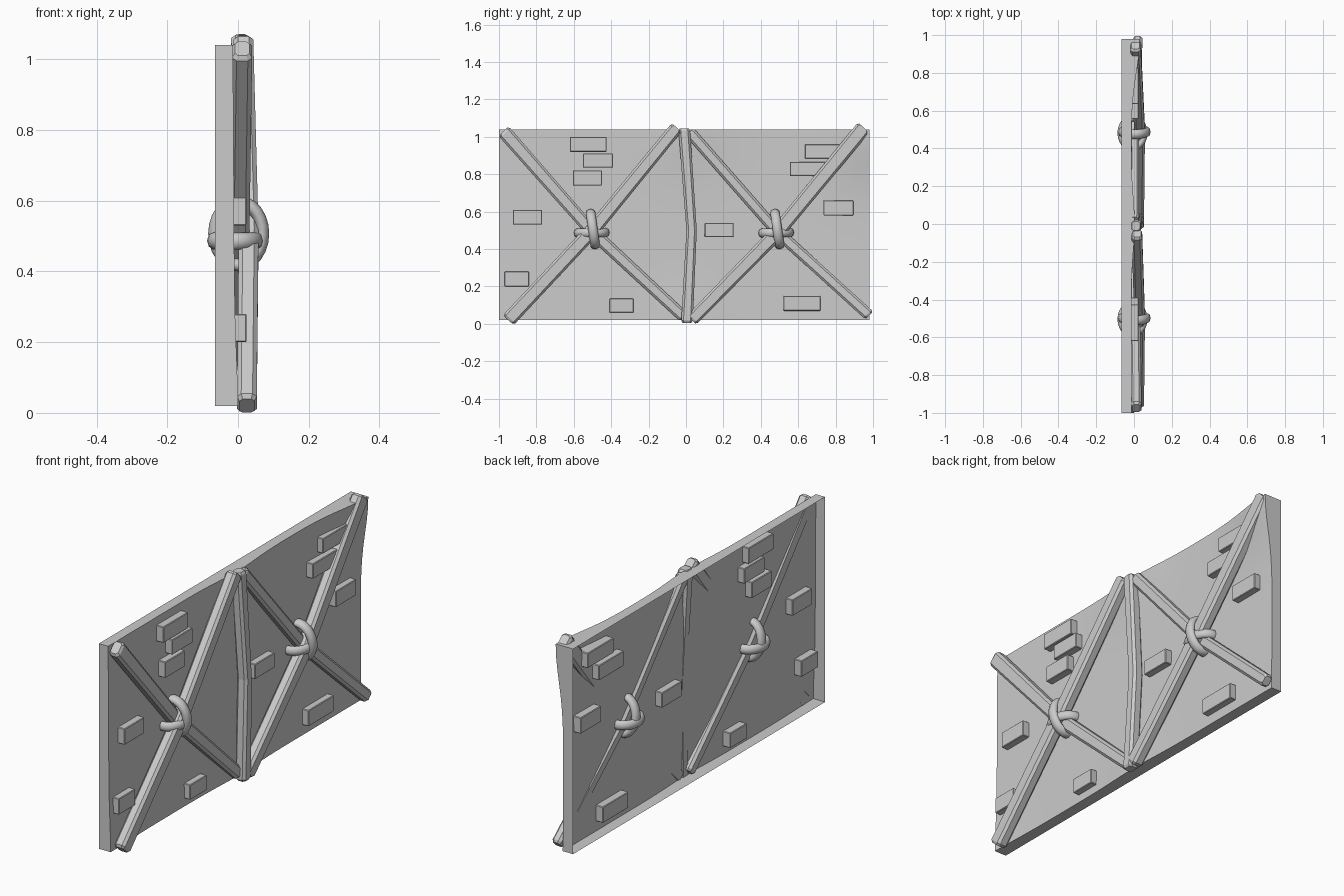
import bpy, bmesh, math
from mathutils import Vector

if "Cube" in bpy.data.objects:
    bpy.data.objects.remove(bpy.data.objects["Cube"])


def finish(bm, name, smooth=False):
    bmesh.ops.recalc_face_normals(bm, faces=bm.faces)
    me = bpy.data.meshes.new(name)
    bm.to_mesh(me)
    bm.free()
    ob = bpy.data.objects.new(name, me)
    bpy.context.collection.objects.link(ob)
    if smooth:
        for p in me.polygons:
            p.use_smooth = True
    return ob


# Gently warped plaster sheet with an open back
def depth(y, z):
    def bump(cy, cz, r, h):
        return h * math.exp(-((y - cy) ** 2 + (z - cz) ** 2) / (r * r))
    return (-0.008 - 0.006 * z + bump(0.98, 1.04, 0.25, 0.045)
            + bump(0, 1.04, 0.2, 0.018) + bump(0, 0.02, 0.2, 0.01)
            + bump(-1, 0.02, 0.2, 0.008))


def panel():
    bm = bmesh.new()
    ny, nz = 32, 16
    pts = [[None] * (nz + 1) for _ in range(ny + 1)]
    for i in range(ny + 1):
        for j in range(nz + 1):
            y, z = -1 + 1.98 * i / ny, 0.02 + 1.02 * j / nz
            pts[i][j] = bm.verts.new((depth(y, z), y, z))
    for i in range(ny):
        for j in range(nz):
            f = bm.faces.new((pts[i][j], pts[i + 1][j], pts[i + 1][j + 1], pts[i][j + 1]))
            f.smooth = True
    rim = [e for e in bm.edges if e.is_boundary]
    ret = bmesh.ops.extrude_edge_only(bm, edges=rim)
    for g in ret["geom"]:
        if isinstance(g, bmesh.types.BMVert):
            g.co.x = -0.065
        elif isinstance(g, bmesh.types.BMFace):
            g.smooth = False
    finish(bm, "wall_panel")


# Hewn timber: chamfered octagonal section swept along a path of (x, y, z, width)
def beam(name, path, d=0.056, cap=0.012):
    bm = bmesh.new()
    pts = [Vector(p[:3]) for p in path]
    t0 = (pts[1] - pts[0]).normalized()
    t1 = (pts[-1] - pts[-2]).normalized()
    stations = [(pts[0], path[0][3], 0.75), (pts[0] + t0 * cap, path[0][3], 1)]
    stations += [(p, q[3], 1) for p, q in zip(pts[1:-1], path[1:-1])]
    stations += [(pts[-1] - t1 * cap, path[-1][3], 1), (pts[-1], path[-1][3], 0.75)]
    axis = (pts[-1] - pts[0]).normalized()
    side = Vector((1, 0, 0)).cross(axis).normalized()
    out = axis.cross(side)
    rings = []
    for c, w, s in stations:
        a, b, ch = w / 2 * s, d / 2 * s, 0.012 * s
        sec = [(a, b - ch), (a - ch, b), (ch - a, b), (-a, b - ch),
               (-a, ch - b), (ch - a, -b), (a - ch, -b), (a, ch - b)]
        rings.append([bm.verts.new(c + side * u + out * v) for u, v in sec])
    for r, s in zip(rings, rings[1:]):
        for k in range(8):
            bm.faces.new((r[k], r[(k + 1) % 8], s[(k + 1) % 8], s[k]))
    bm.faces.new(rings[0])
    bm.faces.new(rings[-1])
    finish(bm, name)


# Raised brick showing through the plaster
def brick(i, y0, y1, z0, z1):
    bm = bmesh.new()
    bmesh.ops.create_cube(bm, size=1)
    for v in bm.verts:
        v.co = Vector((-0.012 + v.co.x * 0.072, (y0 + y1) / 2 + v.co.y * (y1 - y0),
                       (z0 + z1) / 2 + v.co.z * (z1 - z0)))
    bmesh.ops.bevel(bm, geom=list(bm.edges), offset=0.003, segments=1, affect='EDGES')
    finish(bm, f"brick_{i}")


# Rope loop: closed elliptical ring around the crossing of two beams
def rope(name, centre, along, ry, rx, r):
    bm = bmesh.new()
    along = Vector(along).normalized()
    ax = Vector((1, 0, 0))
    n_dir = ax.cross(along)
    rings = []
    N, M = 24, 8
    for i in range(N):
        a = math.tau * i / N
        c = Vector(centre) + ax * rx * math.cos(a) + along * ry * math.sin(a)
        o = (ax * math.cos(a) * ry + along * math.sin(a) * rx).normalized()
        rings.append([bm.verts.new(c + o * r * 0.8 * math.cos(math.tau * k / M)
                                   + n_dir * r * 1.1 * math.sin(math.tau * k / M))
                      for k in range(M)])
    for i in range(N):
        p, q = rings[i], rings[(i + 1) % N]
        for k in range(M):
            bm.faces.new((p[k], p[(k + 1) % M], q[(k + 1) % M], q[k]))
    finish(bm, name, True)


panel()
beam("rear_brace_left", [(0.012, -0.975, 1.03, 0.075), (0.004, -0.5, 0.49, 0.066), (0.0, -0.01, 0.035, 0.06)])
beam("rear_brace_right", [(0.002, 0.02, 1.025, 0.06), (0.002, 0.49, 0.49, 0.06), (0.02, 0.98, 0.045, 0.06)], 0.05)
beam("front_brace_left", [(0.025, -0.95, 0.02, 0.078), (0.03, -0.5, 0.50, 0.076), (0.015, -0.05, 1.05, 0.07)])
beam("front_brace_right", [(0.025, 0.03, 0.02, 0.07), (0.03, 0.49, 0.49, 0.076), (0.008, 0.95, 1.05, 0.082)])
beam("centre_post", [(0.025, 0.005, 0.005, 0.062), (0.016, 0.03, 0.5, 0.055), (0.01, -0.01, 1.045, 0.062)])

for side, y in (("left", -0.498), ("right", 0.488)):
    rope(f"rope_upright_{side}", (0.002, y, 0.507), (0, -0.14, 1), 0.09, 0.068, 0.023)
    rope(f"rope_level_{side}", (-0.008, y - 0.006, 0.487), (0, 1, 0.02), 0.078, 0.062, 0.022)

bricks = [(-.62, -.425, .92, 1.0), (-.55, -.39, .835, .91), (-.605, -.45, .74, .82),
          (-.925, -.77, .53, .61), (-.97, -.84, .20, .28), (-.41, -.28, .06, .135),
          (.10, .255, .465, .54), (.52, .72, .07, .15), (.735, .895, .58, .66),
          (.635, .84, .885, .96), (.555, .75, .79, .865)]
for i, b in enumerate(bricks):
    brick(i + 1, *b)
